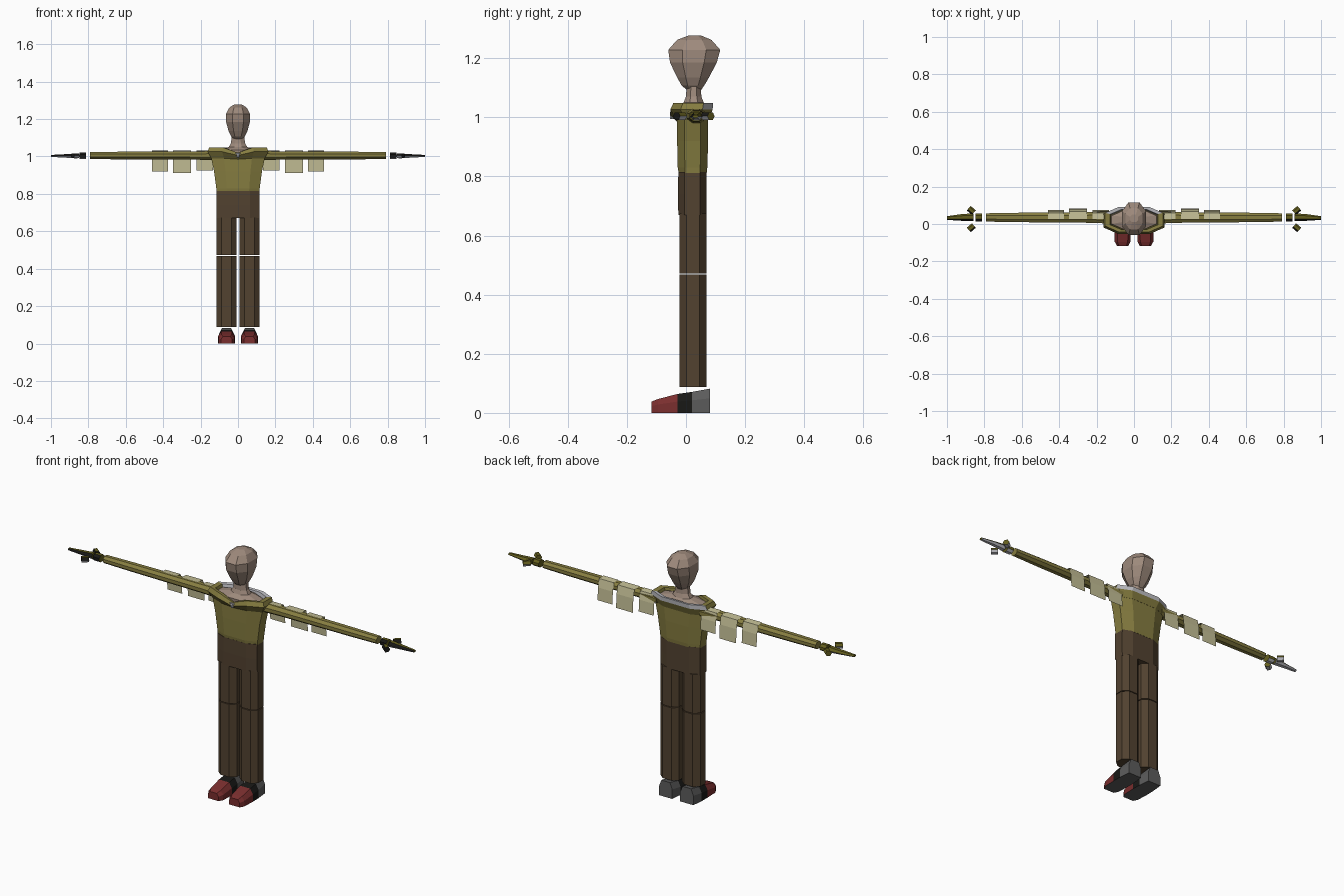
import bpy, bmesh, math
from mathutils import Vector, Matrix

if "Cube" in bpy.data.objects:
    bpy.data.objects.remove(bpy.data.objects["Cube"])


def mat(name, r, g, b):
    lin = [((c / 255 + 0.055) / 1.055) ** 2.4 for c in (r, g, b)]
    m = bpy.data.materials.new(name)
    m.diffuse_color = (*lin, 1)
    m.use_nodes = True
    m.node_tree.nodes["Principled BSDF"].inputs["Base Color"].default_value = m.diffuse_color
    return m


SKIN = mat("skin", 158, 138, 124)
OLIVE = mat("olive_cloth", 134, 125, 64)
BROWN = mat("brown_cloth", 82, 66, 48)
RED = mat("dark_red", 122, 46, 46)
GREY = mat("dark_grey", 92, 92, 92)
BLACK = mat("black", 24, 24, 22)
BEIGE = mat("pale_fringe", 196, 191, 150)
LIGHT = mat("light_grey", 190, 190, 195)
DARK_OLIVE = mat("dark_olive", 100, 94, 30)


def finish(name, bm, mats, rule=None, closed=True):
    if closed:
        bmesh.ops.recalc_face_normals(bm, faces=bm.faces)
    bm.normal_update()
    if rule:
        for f in bm.faces:
            f.material_index = rule(f.calc_center_median(), f.normal)
    me = bpy.data.meshes.new(name)
    bm.to_mesh(me)
    bm.free()
    for m in mats:
        me.materials.append(m)
    ob = bpy.data.objects.new(name, me)
    bpy.context.collection.objects.link(ob)
    return ob


def loft(name, rings, mats, rule=None):
    """Skin a list of equal-length point rings and cap both ends."""
    bm = bmesh.new()
    vs = [[bm.verts.new(p) for p in r] for r in rings]
    n = len(vs[0])
    for a, b in zip(vs, vs[1:]):
        for i in range(n):
            j = (i + 1) % n
            bm.faces.new((a[i], a[j], b[j], b[i]))
    bm.faces.new(vs[0][::-1])
    bm.faces.new(vs[-1])
    return finish(name, bm, mats, rule)


def oct_ring(z, x0, x1, y0, y1, c=0.3, notch=None):
    """Chamfered rectangle at height z; notch adds a front middle point."""
    cx, cy = (x1 - x0) * c, (y1 - y0) * c
    pts = [(x0 + cx, y0, z)]
    if notch is not None:
        pts.append(((x0 + x1) / 2, y0, notch))
    return pts + [(x1 - cx, y0, z), (x1, y0 + cy, z), (x1, y1 - cy, z),
                  (x1 - cx, y1, z), (x0 + cx, y1, z),
                  (x0, y1 - cy, z), (x0, y0 + cy, z)]


def x_ring(x, yc, zc, ry, rz, n=8, turn=0.5):
    """Ellipse of n points in the yz plane."""
    return [(x, yc + ry * math.cos((i + turn) * math.tau / n),
             zc + rz * math.sin((i + turn) * math.tau / n)) for i in range(n)]


# Head: (z, half width, front y, back y)
loft("head", [oct_ring(z, -w, w, a, b, 0.27) for z, w, a, b in (
    (1.088, 0.020, 0.008, 0.048), (1.108, 0.037, -0.015, 0.062),
    (1.135, 0.050, -0.030, 0.078), (1.185, 0.064, -0.054, 0.104),
    (1.228, 0.064, -0.060, 0.116), (1.262, 0.046, -0.030, 0.086),
    (1.277, 0.022, 0.010, 0.050))], [SKIN])

# Neck flaring into the bare shoulders
loft("neck", [oct_ring(z, -w, w, a, b) for z, w, a, b in (
    (1.01, 0.130, -0.030, 0.078), (1.034, 0.120, -0.032, 0.076),
    (1.050, 0.050, -0.008, 0.060), (1.070, 0.038, 0.000, 0.052),
    (1.105, 0.034, 0.002, 0.050))], [SKIN])

# Shirt body
loft("shirt", [oct_ring(z, -w, w, a, b, 0.24) for z, w, a, b in (
    (0.812, 0.115, -0.025, 0.070), (0.83, 0.116, -0.028, 0.072),
    (0.92, 0.128, -0.030, 0.075), (0.99, 0.143, -0.030, 0.075),
    (1.015, 0.143, -0.030, 0.075))], [OLIVE])

# Wide collar with a front notch; its back edge is light grey
loft("collar", [oct_ring(z, -w, w, a, b, 0.24, notch) for z, w, a, b, notch in (
    (0.990, 0.143, -0.030, 0.076, 0.985), (1.026, 0.163, -0.053, 0.090, 1.005),
    (1.048, 0.154, -0.043, 0.092, 1.020), (1.046, 0.128, -0.030, 0.078, 1.016),
    (1.020, 0.120, -0.028, 0.074, 1.005))], [OLIVE, LIGHT],
    lambda c, n: int(c.y > 0.05 and c.z > 1.02))
loft("neck_clasp", [oct_ring(z, -w, w, -0.054, -0.040) for z, w in (
    (0.995, 0.006), (1.018, 0.014))], [LIGHT])

# Hips of the trousers
loft("trouser_hips", [oct_ring(z, -0.115, 0.115, a, 0.069, 0.22) for z, a in (
    (0.67, -0.026), (0.74, -0.027), (0.815, -0.026))], [BROWN])

for s, side in ((1, "left"), (-1, "right")):
    def flip(ring):
        return [(s * x, y, z) for x, y, z in ring]

    # Trouser legs, split by a thin seam at the knee
    for part, z0, z1 in (("lower", 0.088, 0.468), ("upper", 0.472, 0.675)):
        loft(f"{side}_{part}_trouser_leg",
             [flip(oct_ring(z, 0.008, 0.115, -0.022, 0.069, 0.26))
              for z in (z0, z1)], [BROWN])

    # Shoe: red toe, black band, grey heel and sole: (y, half width, top)
    rings = []
    for y, w, t in ((-0.117, 0.030, 0.038), (-0.095, 0.042, 0.047),
                    (-0.028, 0.045, 0.064), (0.020, 0.044, 0.071),
                    (0.081, 0.038, 0.082)):
        rings.append(flip([(0.061 + a * w, y, h) for a, h in (
            (-1, 0), (1, 0), (1, t * 0.6), (0.65, t), (-0.65, t), (-1, t * 0.6))]))
    loft(f"{side}_shoe", rings, [RED, BLACK, GREY],
         lambda c, n: 2 if n.z < -0.8 or c.y > 0.02 else int(c.y > -0.028))

    # Sleeve
    loft(f"{side}_sleeve", [flip(x_ring(x, 0.035, 1.005, ry, rz)) for x, ry, rz in (
        (0.125, 0.036, 0.026), (0.22, 0.031, 0.024),
        (0.64, 0.027, 0.022), (0.79, 0.024, 0.020))], [OLIVE])

    # Hand: black in front, olive on the top and back, grey underneath
    def hand_rule(c, n):
        if n.y < -0.3 and n.z > -0.5:
            return 0
        return 2 if n.z < -0.2 else 1

    hand_mats = [BLACK, DARK_OLIVE, LIGHT]
    loft(f"{side}_wrist", [flip(x_ring(x, 0.035, 1.003, 0.024, 0.019))
                           for x in (0.812, 0.848)], hand_mats, hand_rule)
    loft(f"{side}_fingers", [flip(x_ring(x, y, 1.003, ry, rz, 6, 0)) for x, y, ry, rz in (
        (0.858, 0.036, 0.021, 0.016), (0.92, 0.035, 0.018, 0.011),
        (1.0, 0.032, 0.010, 0.006))], hand_mats, hand_rule)
    for k, (y, a) in enumerate(((0.073, 0.7), (-0.020, -0.7))):
        turn = Matrix.Rotation(a, 3, 'Z')
        rings = []
        for x in (-0.018, 0.018):
            ring = [turn @ Vector(p) for p in x_ring(x, 0, 0, 0.016, 0.015, 6, 0)]
            rings.append(flip([(p.x + 0.87, p.y + y, p.z + 1.004) for p in ring]))
        loft(f"{side}_thumb_{k + 1}", rings, hand_mats, hand_rule)

    # Fringe flaps: thin sheets folded over the sleeve and hanging behind it
    for k, (x0, x1, z0, dy) in enumerate(((0.135, 0.222, 0.925, 0),
                                          (0.250, 0.347, 0.913, 0.008),
                                          (0.374, 0.460, 0.920, 0))):
        bm = bmesh.new()
        path = ((0.026, 1.031), (0.060 + dy, 1.028),
                (0.070 + dy, 0.985), (0.074 + dy, z0))
        rows = [[bm.verts.new((s * x, y, z)) for x in (x0, x1)] for y, z in path]
        for a, b in zip(rows, rows[1:]):
            bm.faces.new((a[0], a[1], b[1], b[0]) if s > 0 else
                         (a[1], a[0], b[0], b[1]))
        for f in bm.faces:
            f.normal_update()
            if f.normal.y + f.normal.z < 0:
                f.normal_flip()
        finish(f"{side}_fringe_{k + 1}", bm, [BEIGE], closed=False)
